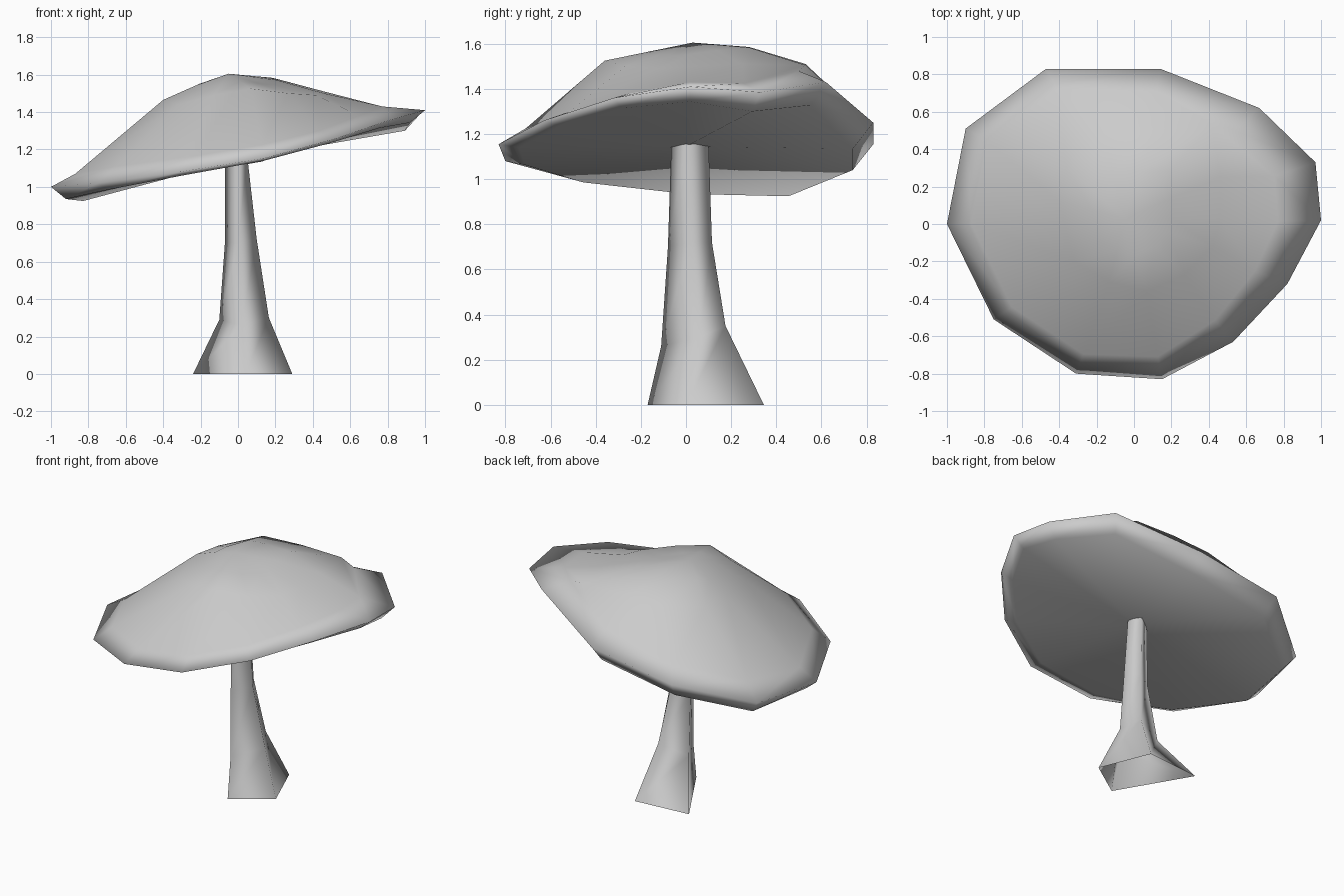
import bpy, bmesh
from mathutils import Vector

cube = bpy.data.objects.get("Cube")
if cube:
    bpy.data.objects.remove(cube, do_unlink=True)

# Single plain material
grey = bpy.data.materials.new("plain grey")
grey.use_nodes = True
grey.diffuse_color = (0.6, 0.6, 0.6, 1)
grey.node_tree.nodes["Principled BSDF"].inputs["Base Color"].default_value = (0.6, 0.6, 0.6, 1)


def loft(name, rings, start=None, end=None):
    """Skin a stack of equal rings; optional tip points close either end."""
    bm = bmesh.new()
    loops = [[bm.verts.new(point) for point in ring] for ring in rings]
    count = len(loops[0])
    for lower, upper in zip(loops, loops[1:]):
        for i in range(count):
            j = (i + 1) % count
            bm.faces.new((lower[i], lower[j], upper[j], upper[i]))
    for tip, loop, flip in ((start, loops[0], True), (end, loops[-1], False)):
        if tip:
            centre = bm.verts.new(tip)
            for i in range(count):
                edge = (loop[i], loop[(i + 1) % count])
                bm.faces.new((edge[::-1] if flip else edge) + (centre,))
    for face in bm.faces:
        face.smooth = True
    mesh = bpy.data.meshes.new(name)
    bm.to_mesh(mesh)
    bm.free()
    mesh.materials.append(grey)
    obj = bpy.data.objects.new(name, mesh)
    bpy.context.collection.objects.link(obj)
    return obj


def underside_point(x, y, z):
    """Lower lip of the rim, deeper toward the back."""
    return (x * .92, y * .89, z - .065 - .06 * y)


def shoulder_point(x, y, z, rise):
    """Bend just above the rim, set further in where the cap flares."""
    scale = .87 - .1 * max(0, x)
    return (x * scale, y * scale, z + rise)


def upper_point(point):
    """Halfway from the crown ring to the peak, fuller at the back."""
    middle = Vector(point).lerp(peak, .5)
    middle.z += .1 * max(0, middle.y)
    return middle


# Cap: uneven tilted rim as x, y, z and the rise of the shoulder above it
rim = [
    (-1, 0, 1, .07), (-.75, -.51, 1.02, .09), (-.31, -.8, 1.08, .08),
    (.15, -.83, 1.155, .07), (.53, -.63, 1.26, .04), (.82, -.32, 1.36, .02),
    (1, .02, 1.41, .02), (.97, .33, 1.385, .04), (.67, .62, 1.43, .05),
    (.14, .83, 1.25, .09), (-.47, .83, 1.155, .09), (-.9, .51, 1.02, .1),
]
crown = [
    (-.4, .12, 1.465), (-.32, -.2, 1.44), (-.13, -.31, 1.49),
    (.07, -.36, 1.525), (.27, -.27, 1.5), (.42, -.12, 1.49),
    (.46, .03, 1.5), (.46, .25, 1.51), (.42, .53, 1.505),
    (.12, .53, 1.51), (-.17, .52, 1.5), (-.36, .3, 1.465),
]
peak = Vector((-.05, .03, 1.605))
loft("mushroom_cap",
     [[underside_point(*p[:3]) for p in rim],
      [p[:3] for p in rim],
      [shoulder_point(*p) for p in rim],
      crown,
      [upper_point(p) for p in crown]],
     start=(0, 0, 1.145), end=peak)

# Stem: four-sided, flared at the foot and open underneath
stem_rings = [
    [(.04, -.17, 0), (.29, 0, 0), (.15, .345, 0), (-.24, .31, 0)],
    [(.02, -.11, .26), (.165, .06, .3), (.09, .175, .35), (-.1, .11, .29)],
    [(0, -.08, .7), (.1, .02, .72), (.04, .115, .72), (-.07, .05, .7)],
    [(0, -.065, 1.16), (.05, 0, 1.16), (.02, .1, 1.16), (-.07, .04, 1.16)],
]
loft("mushroom_stem", stem_rings)
